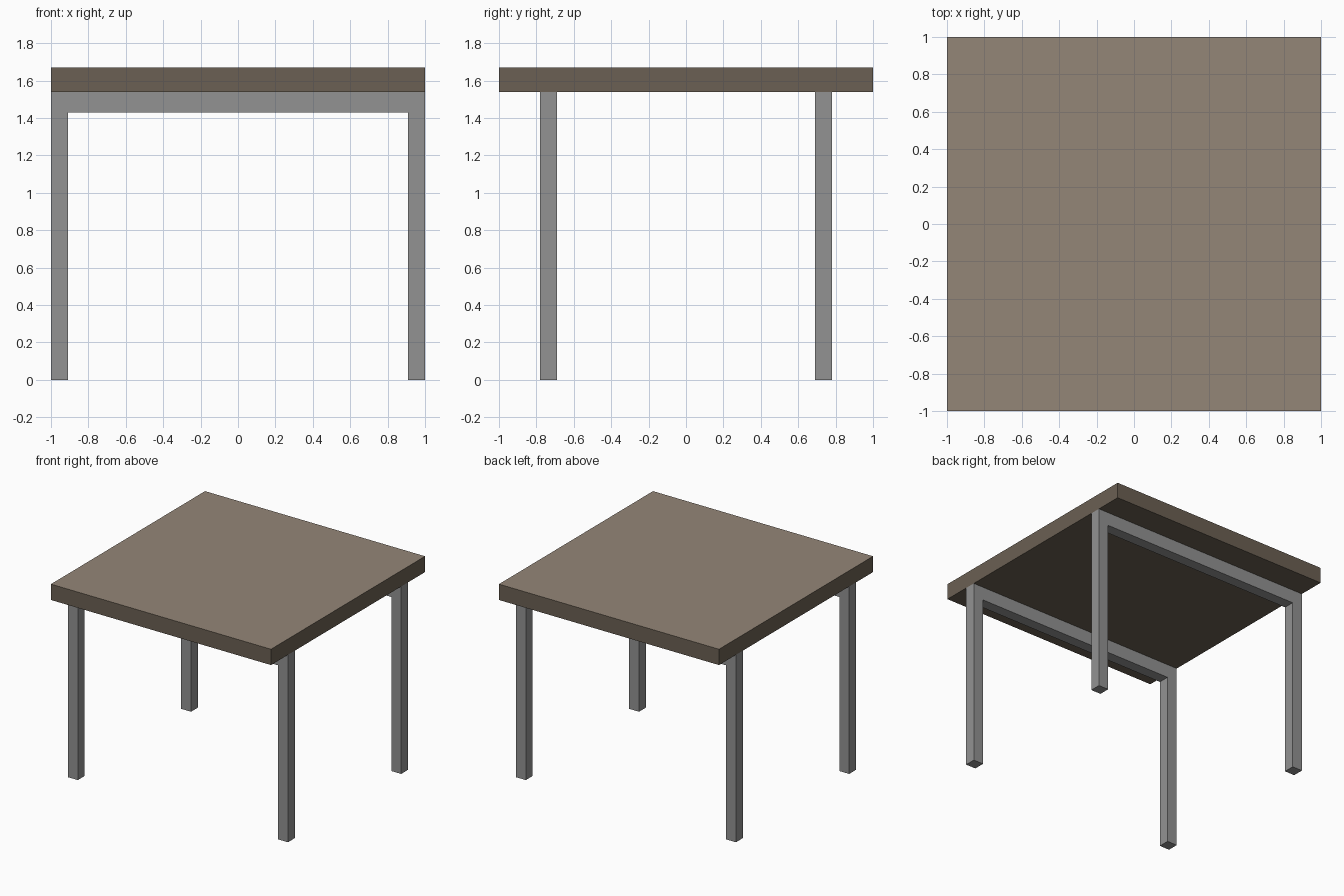
import bpy, bmesh

if "Cube" in bpy.data.objects:
    bpy.data.objects.remove(bpy.data.objects["Cube"])


def lin(*rgb):
    """sRGB 0-255 to linear RGBA."""
    out = []
    for v in rgb:
        c = v / 255
        out.append(c / 12.92 if c <= 0.04045 else ((c + 0.055) / 1.055) ** 2.4)
    return (*out, 1.0)


def material(name, *rgb):
    m = bpy.data.materials.new(name)
    m.diffuse_color = lin(*rgb)
    m.use_nodes = True
    m.node_tree.nodes["Principled BSDF"].inputs["Base Color"].default_value = m.diffuse_color
    return m


wood_top = material("light_wood", 148, 134, 119)
wood_edge = material("dark_wood", 107, 96, 83)
metal = material("grey_metal", 146, 146, 146)


def add_object(name, bm, mats):
    bmesh.ops.recalc_face_normals(bm, faces=bm.faces)
    mesh = bpy.data.meshes.new(name)
    for m in mats:
        mesh.materials.append(m)
    # the upward face takes the first material, all others the last
    for f in bm.faces:
        f.material_index = 0 if f.normal.z > 0.5 else len(mats) - 1
    bm.to_mesh(mesh)
    bm.free()
    obj = bpy.data.objects.new(name, mesh)
    bpy.context.collection.objects.link(obj)
    return obj


# Tabletop: square slab, lighter on its upper face
Z_UNDER, Z_TOP = 1.54, 1.67
bm = bmesh.new()
bmesh.ops.create_cube(bm, size=1)
for v in bm.verts:
    v.co = (v.co.x * 2, v.co.y * 2, Z_TOP if v.co.z > 0 else Z_UNDER)
add_object("tabletop", bm, [wood_top, wood_edge])

# Leg frames: an upside-down U profile, two legs joined by a rail
LEG, RAIL_Z = 0.09, 1.43
half = [(1, Z_UNDER), (1, 0), (1 - LEG, 0), (1 - LEG, RAIL_Z)]
profile = half + [(-x, z) for x, z in reversed(half)]
for name, y in (("front_leg_frame", -0.735), ("back_leg_frame", 0.735)):
    bm = bmesh.new()
    face = bm.faces.new([bm.verts.new((x, y - LEG / 2, z)) for x, z in profile])
    ext = bmesh.ops.extrude_face_region(bm, geom=[face], use_keep_orig=True)
    moved = [g for g in ext["geom"] if isinstance(g, bmesh.types.BMVert)]
    bmesh.ops.translate(bm, verts=moved, vec=(0, LEG, 0))
    add_object(name, bm, [metal])
